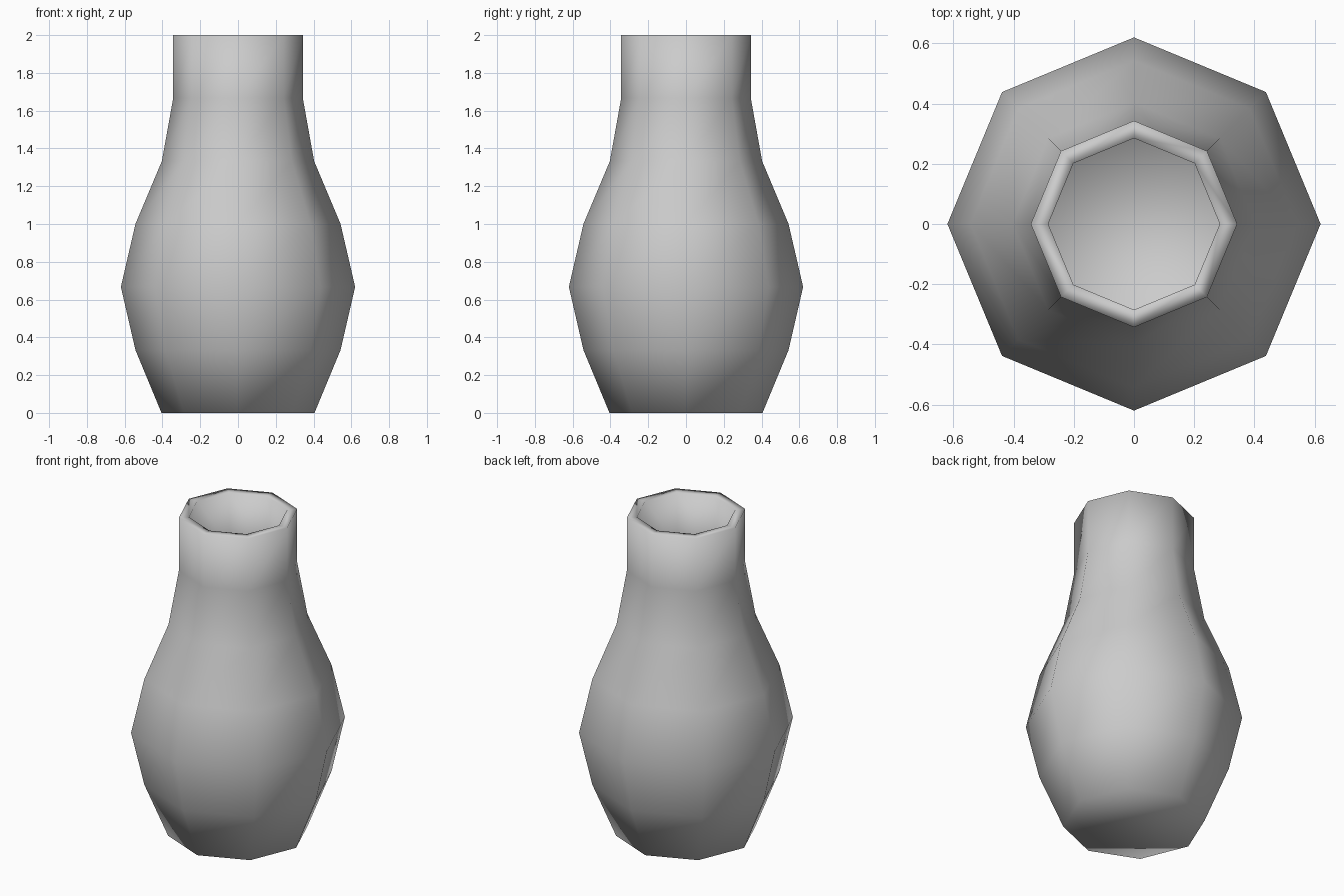
import bpy, bmesh, math

if "Cube" in bpy.data.objects:
    bpy.data.objects.remove(bpy.data.objects["Cube"])

SIDES = 8
# Outer profile: (radius, height)
PROFILE = [(0.405, 0), (0.543, 0.333), (0.62, 0.667), (0.543, 1.0),
           (0.403, 1.333), (0.343, 1.667), (0.343, 2.0)]

# Vase body: stacked octagonal rings bridged into a shell
bm = bmesh.new()
rings = []
for r, z in PROFILE:
    rings.append([bm.verts.new((r * math.cos(math.tau * i / SIDES),
                                r * math.sin(math.tau * i / SIDES), z))
                  for i in range(SIDES)])
for low, high in zip(rings, rings[1:]):
    for i in range(SIDES):
        j = (i + 1) % SIDES
        bm.faces.new((low[i], low[j], high[j], high[i]))

# Closed base, facing down
bm.faces.new(rings[0][::-1])

mesh = bpy.data.meshes.new("vase")
bm.to_mesh(mesh)
bm.free()
mesh.shade_smooth()
vase = bpy.data.objects.new("vase", mesh)
bpy.context.collection.objects.link(vase)

# Wall thickness, grown inward
wall = vase.modifiers.new("wall", 'SOLIDIFY')
wall.thickness = 0.058
wall.offset = -1
